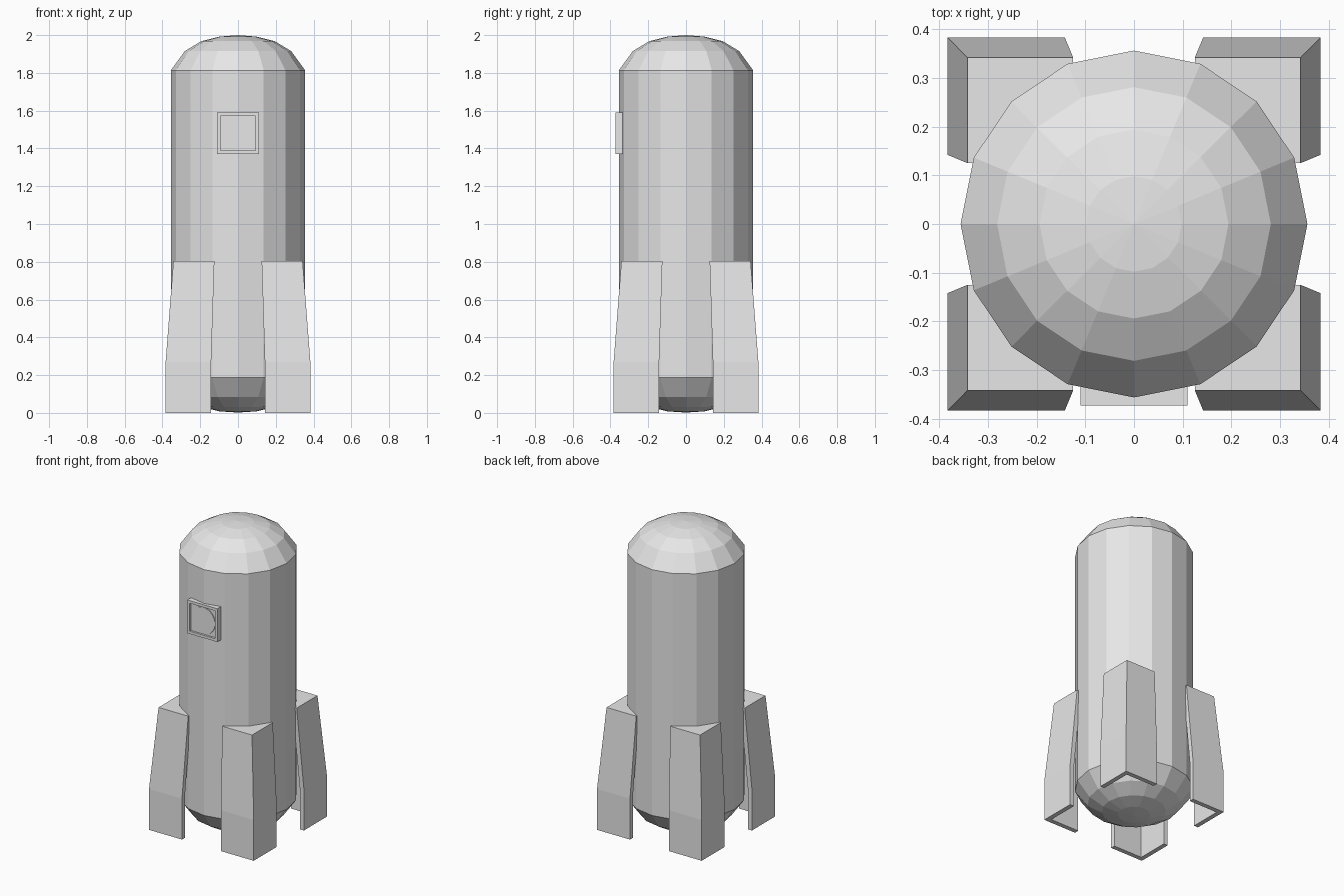
import bpy, bmesh
from math import pi, sin, cos

cube = bpy.data.objects.get("Cube")
if cube:
    bpy.data.objects.remove(cube, do_unlink=True)

grey = bpy.data.materials.new("light grey")
grey.use_nodes = True
grey.diffuse_color = (0.8, 0.8, 0.8, 1)
grey.node_tree.nodes["Principled BSDF"].inputs["Base Color"].default_value = (0.8, 0.8, 0.8, 1)


def finish(name, bm):
    bmesh.ops.recalc_face_normals(bm, faces=bm.faces)
    mesh = bpy.data.meshes.new(name)
    bm.to_mesh(mesh)
    bm.free()
    mesh.materials.append(grey)
    obj = bpy.data.objects.new(name, mesh)
    bpy.context.collection.objects.link(obj)
    return obj


def loft(bm, rings):
    """Join equal closed rings of points with quads; return the vertex rings."""
    loops = [[bm.verts.new(p) for p in ring] for ring in rings]
    for low, high in zip(loops, loops[1:]):
        for i in range(len(low)):
            j = (i + 1) % len(low)
            bm.faces.new((low[i], low[j], high[j], high[i]))
    return loops


def fan(bm, ring, tip):
    v = bm.verts.new(tip)
    for i in range(len(ring)):
        bm.faces.new((ring[i], ring[(i + 1) % len(ring)], v))


# Body: sixteen-sided tube with a shallow dome at each end
SIDES = 16
dome = [(0.356, 0.187), (0.281, 0.084), (0.194, 0.032), (0.098, 0.008)]
profile = [(r, z) for r, z in reversed(dome)] + [(r, 2 - z) for r, z in dome]
bm = bmesh.new()
loops = loft(bm, [[(r * cos(2 * pi * i / SIDES), r * sin(2 * pi * i / SIDES), z)
                   for i in range(SIDES)] for r, z in profile])
fan(bm, loops[0], (0, 0, 0.002))
fan(bm, loops[-1], (0, 0, 2))
finish("body", bm)


# Fins: angled corner walls, straight at the foot, tapering in, closed on top
def fin(name, sx, sy):
    t = 0.03
    rings = []
    for a, b, z in ((0.142, 0.383, 0), (0.142, 0.383, 0.27), (0.125, 0.342, 0.805)):
        c = b - t
        outline = ((a, b), (b, b), (b, a), (c, a), (c, c), (a, c))
        rings.append([(sx * x, sy * y, z) for x, y in outline])
    bm = bmesh.new()
    loops = loft(bm, rings)
    bm.faces.new(loops[0])
    top = loops[-1]
    bm.faces.new(top[:4] + top[5:])
    finish(name, bm)


for side, sx in (("left", 1), ("right", -1)):
    for end, sy in (("front", -1), ("back", 1)):
        fin(f"{end}_{side}_fin", sx, sy)

# Hatch frame: square plate with a recessed panel
MID = 1.48


def square(h, y):
    return [(x * h, y, MID + z * h) for x, z in ((-1, -1), (1, -1), (1, 1), (-1, 1))]


bm = bmesh.new()
loops = loft(bm, [square(0.11, -0.335), square(0.11, -0.373),
                  square(0.092, -0.373), square(0.092, -0.36)])
bm.faces.new(loops[0])
bm.faces.new(loops[-1])
finish("hatch_frame", bm)

# Hatch pane: thin round disc in the recess
bm = bmesh.new()
loops = loft(bm, [[(0.088 * cos(2 * pi * i / 32), y, MID + 0.088 * sin(2 * pi * i / 32))
                   for i in range(32)] for y in (-0.359, -0.366)])
for loop in loops:
    bm.faces.new(loop)
finish("hatch_pane", bm)
